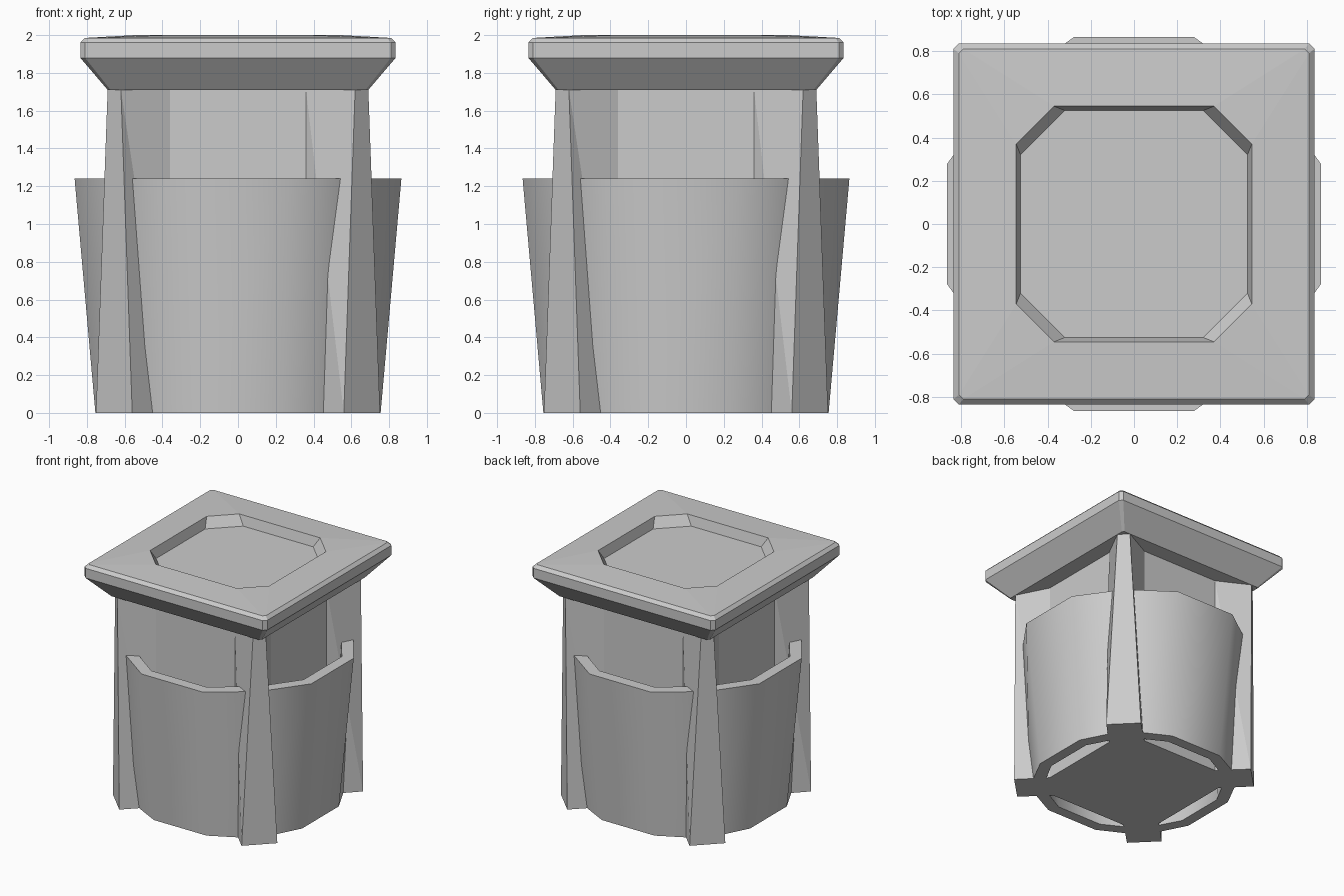
import bpy, bmesh, math
from mathutils import Matrix

if "Cube" in bpy.data.objects:
    bpy.data.objects.remove(bpy.data.objects["Cube"])


def ring8(half, cut, z):
    """Square of given half width with cut corners, counter-clockwise."""
    quarter = [(half, -cut), (half, cut)]
    pts = []
    for k in range(4):
        for x, y in quarter:
            for _ in range(k):
                x, y = -y, x
            pts.append((x, y, z))
    return pts


def ring12(apothem, side, diag, z):
    """Round-ish ring: four flats with a vertex on each diagonal."""
    pts = []
    for k in range(4):
        for x, y in [(apothem, -side), (apothem, side), (diag, diag)]:
            for _ in range(k):
                x, y = -y, x
            pts.append((x, y, z))
    return pts


def finish(name, bm):
    bmesh.ops.recalc_face_normals(bm, faces=bm.faces)
    mesh = bpy.data.meshes.new(name)
    bm.to_mesh(mesh)
    bm.free()
    obj = bpy.data.objects.new(name, mesh)
    bpy.context.collection.objects.link(obj)
    return obj


def loft(name, rings, closed=False):
    """Skin a stack of rings; cap the ends, or join last to first."""
    bm = bmesh.new()
    loops = [[bm.verts.new(p) for p in r] for r in rings]
    pairs = list(zip(loops, loops[1:]))
    if closed:
        pairs.append((loops[-1], loops[0]))
    else:
        bm.faces.new(loops[0][::-1])
        bm.faces.new(loops[-1])
    for a, b in pairs:
        n = len(a)
        for i in range(n):
            j = (i + 1) % n
            bm.faces.new((a[i], a[j], b[j], b[i]))
    return finish(name, bm)


# Inner octagonal body
loft("inner_body", [ring8(0.556, 0.36, 0), ring8(0.556, 0.36, 1.72)])

# Flared lid with a shallow recess in the top
loft("lid", [
    ring8(0.69, 0.675, 1.71),
    ring8(0.835, 0.81, 1.88),
    ring8(0.835, 0.81, 1.96),
    ring8(0.81, 0.79, 1.985),
    ring8(0.545, 0.37, 2.0),
    ring8(0.525, 0.32, 1.92),
])

# Flared outer skirt, hollow with an open rim
skirt = loft("outer_skirt", [
    ring12(0.755, 0.24, 0.58, 0),
    ring12(0.865, 0.277, 0.62, 1.24),
    ring12(0.775, 0.25, 0.555, 1.24),
    ring12(0.665, 0.21, 0.507, 0),
], closed=True)
bpy.context.view_layer.objects.active = skirt
skirt.select_set(True)
bpy.ops.object.shade_smooth_by_angle(angle=math.radians(40))
skirt.select_set(False)

# Corner posts: wedges growing out of the body's cut corners
H = 1.71
for k, name in enumerate(["back_right", "back_left", "front_left", "front_right"]):
    bm = bmesh.new()
    bottom = [(0.556, 0.36), (0.752, 0.56), (0.56, 0.752), (0.36, 0.556)]
    top = [(0.556, 0.36), (0.69, 0.62), (0.62, 0.69), (0.36, 0.556)]
    b = [bm.verts.new((x, y, 0)) for x, y in bottom]
    t = [bm.verts.new((x, y, H)) for x, y in top]
    for f in [(b[3], b[2], b[1], b[0]), (t[0], t[1], t[2], t[3]),
              (b[1], b[2], t[2], t[1]), (b[3], b[0], t[0], t[3]),
              # twisted sides, split along their creases
              (b[0], b[1], t[0]), (b[1], t[1], t[0]),
              (b[2], b[3], t[2]), (b[3], t[3], t[2])]:
        bm.faces.new(f)
    bm.transform(Matrix.Rotation(k * math.pi / 2, 4, 'Z'))
    finish(name + "_post", bm)
